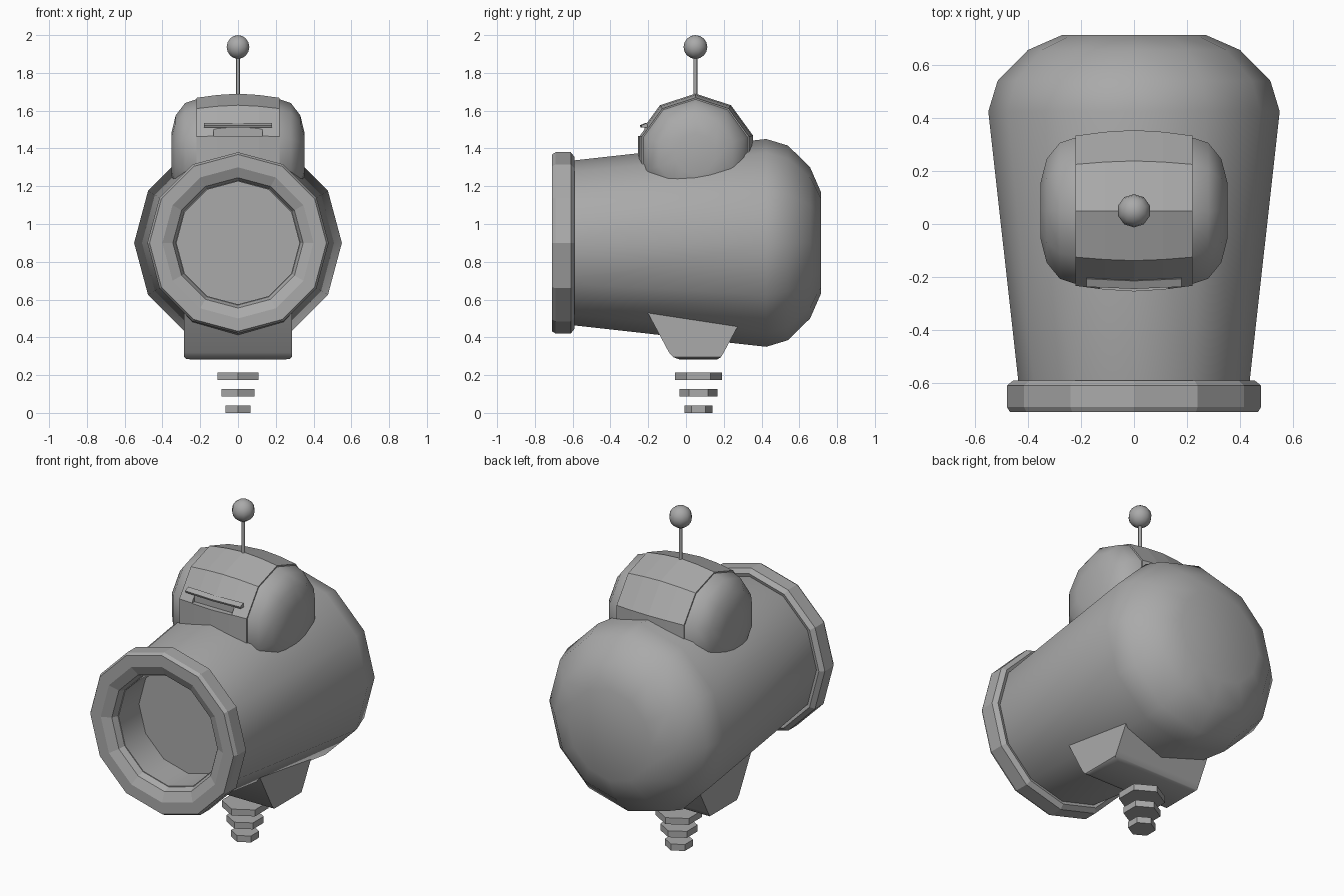
import bpy, bmesh, math
from mathutils import Vector

if "Cube" in bpy.data.objects:
    bpy.data.objects.remove(bpy.data.objects["Cube"])

grey = bpy.data.materials.new("plain grey")
grey.diffuse_color = (0.4, 0.4, 0.4, 1)
grey.use_nodes = True
grey.node_tree.nodes["Principled BSDF"].inputs["Base Color"].default_value = grey.diffuse_color


def finish(name, bm, smooth=None):
    bmesh.ops.remove_doubles(bm, verts=bm.verts, dist=0.0001)
    bmesh.ops.recalc_face_normals(bm, faces=bm.faces)
    me = bpy.data.meshes.new(name)
    bm.to_mesh(me)
    bm.free()
    ob = bpy.data.objects.new(name, me)
    bpy.context.collection.objects.link(ob)
    me.materials.append(grey)
    if smooth:
        bpy.ops.object.select_all(action='DESELECT')
        ob.select_set(True)
        bpy.context.view_layer.objects.active = ob
        bpy.ops.object.shade_smooth_by_angle(angle=math.radians(smooth))
    return ob


def lathe(name, profile, sides, place, closed=False, smooth=None):
    """Spin (radius, along) points; place(cos*r, sin*r, along) gives the position."""
    bm = bmesh.new()
    rings = []
    for r, t in profile:
        rings.append([bm.verts.new(place(r * math.cos(a), r * math.sin(a), t))
                      for a in (2 * math.pi * i / sides for i in range(sides))])
    pairs = list(zip(rings, rings[1:]))
    if closed:
        pairs.append((rings[-1], rings[0]))
    else:
        bm.faces.new(rings[0])
        bm.faces.new(rings[-1])
    for a, b in pairs:
        for i in range(sides):
            j = (i + 1) % sides
            bm.faces.new((a[i], a[j], b[j], b[i]))
    return finish(name, bm, smooth)


def along_y(u, v, t):
    return Vector((u, t, 0.9 + v))


def along_x(u, v, t):
    return Vector((t, 0.05 + v, 1.37 + u))


# Barrel hull with rounded tail and a recessed mouth floor
lathe("barrel_hull", [(0.325, -0.46), (0.325, -0.65), (0.425, -0.65), (0.437, -0.59), (0.55, 0.425),
                      (0.515, 0.54), (0.40, 0.657), (0.27, 0.714)],
      12, along_y, smooth=40)

# Faceted collar around the mouth
lathe("mouth_collar", [(0.455, -0.59), (0.48, -0.61), (0.48, -0.69), (0.468, -0.71),
                       (0.40, -0.71), (0.345, -0.685), (0.325, -0.64), (0.42, -0.60)],
      12, along_y, closed=True)

# Cabin centre band, gently bulged, with a slot cut in the front
cabin = lathe("cabin_band", [(0.298, -0.22), (0.313, -0.11), (0.32, 0),
                             (0.313, 0.11), (0.298, 0.22)], 10, along_x)
bm = bmesh.new()
bmesh.ops.create_cube(bm, size=1)
for v in bm.verts:
    v.co = Vector((v.co.x * 0.26, -0.31 + v.co.y * 0.18, 1.49 + v.co.z * 0.05))
cutter = finish("slot_cutter", bm)
cutter.hide_render = True
cutter.hide_set(True)
cut = cabin.modifiers.new("slot", 'BOOLEAN')
cut.object = cutter
cut.operation = 'DIFFERENCE'
cut.solver = 'EXACT'

# Thin brow ridge above the slot
bm = bmesh.new()
section = [(-0.215, 1.535), (-0.245, 1.522), (-0.24, 1.51), (-0.21, 1.51)]
ends = [[bm.verts.new((x, y + 0.008 * (abs(x) > 0.1), z)) for y, z in section]
        for x in (-0.18, 0, 0.18)]
for a, b in zip(ends, ends[1:]):
    for i in range(4):
        bm.faces.new((a[i], a[(i + 1) % 4], b[(i + 1) % 4], b[i]))
bm.faces.new(ends[0])
bm.faces.new(ends[-1])
finish("slot_brow", bm)

# Rounded cabin side pods
for side, s in (("left", -1), ("right", 1)):
    lathe("cabin_pod_" + side, [(0.292, s * 0.215), (0.27, s * 0.28),
                                (0.205, s * 0.33), (0.11, s * 0.353)],
          10, along_x, smooth=50)

# Antenna rod and ball
lathe("antenna_rod", [(0.01, 1.66), (0.01, 1.9)], 8,
      lambda u, v, t: Vector((u, 0.05 + v, t)), smooth=60)
bm = bmesh.new()
bmesh.ops.create_uvsphere(bm, u_segments=10, v_segments=8, radius=0.063)
bmesh.ops.translate(bm, verts=bm.verts, vec=(0, 0.05, 1.937))
finish("antenna_ball", bm, 60)

# Tapered keel block under the hull with softened lower edges
bm = bmesh.new()
keel = [(-0.235, 0.59), (-0.09, 0.32), (-0.068, 0.295), (-0.035, 0.283),
        (0.165, 0.283), (0.185, 0.295), (0.2, 0.32), (0.345, 0.59)]
columns = []
for s in (-1, 1):
    columns.append([bm.verts.new((s * 0.285, y, z)) for y, z in keel])
for i in range(8):
    j = (i + 1) % 8
    bm.faces.new((columns[0][i], columns[0][j], columns[1][j], columns[1][i]))
bm.faces.new(columns[0])
bm.faces.new(columns[1])
low = [e for e in bm.edges if all(v.co.z < 0.284 for v in e.verts)
       and abs(e.verts[0].co.x - e.verts[1].co.x) < 0.01]
bmesh.ops.bevel(bm, geom=low, offset=0.035, segments=2, affect='EDGES', profile=0.5)
finish("keel_block", bm, 35)

# Three floating hexagonal discs, shrinking downward
for i, (r, z) in enumerate(((0.075, 0.0), (0.1, 0.088), (0.125, 0.175))):
    lathe("thrust_disc_%d" % (i + 1), [(r, z), (r, z + 0.038)], 6,
          lambda u, v, t: Vector((v, 0.066 + u, t)))
